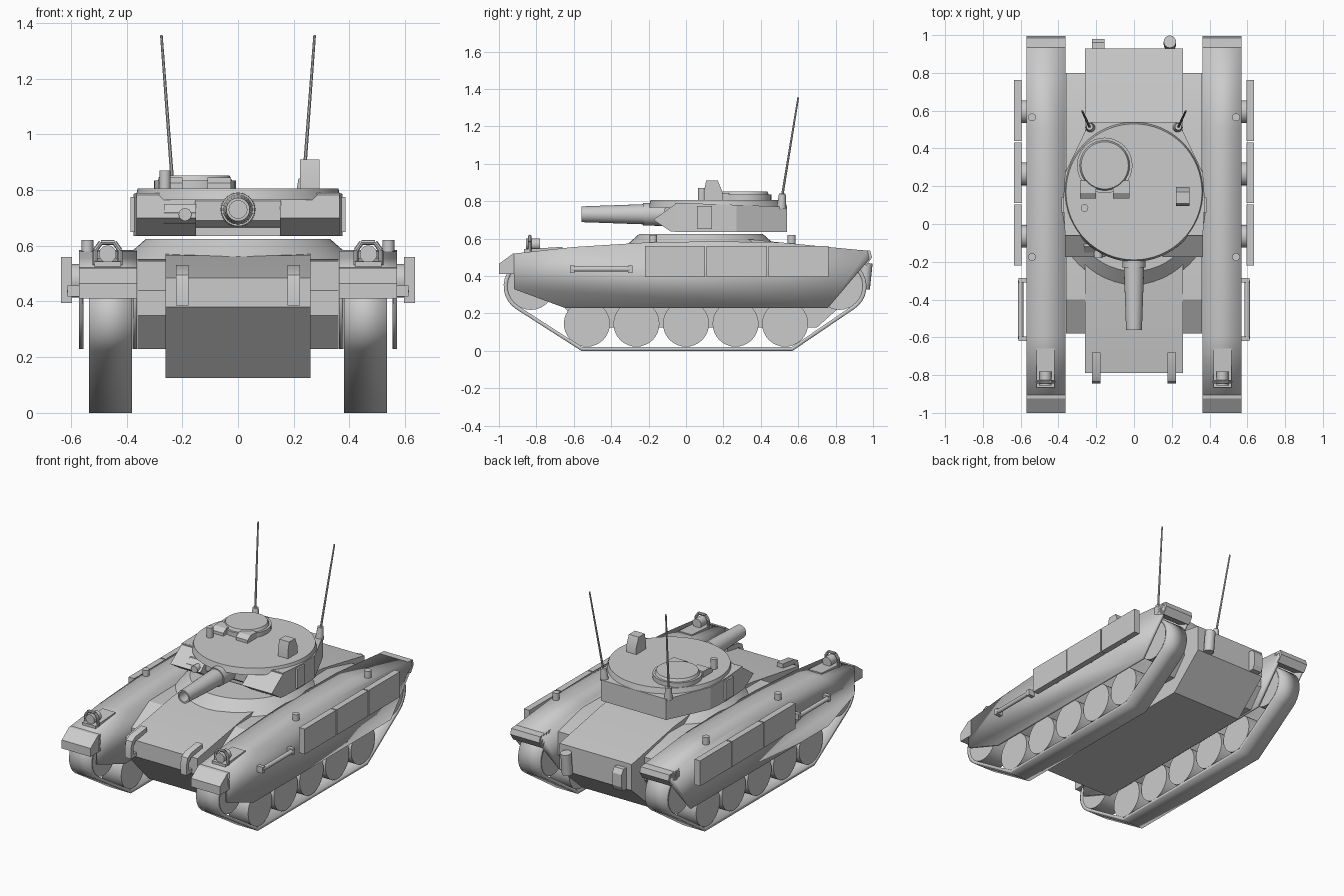
import bpy, bmesh, math
from mathutils import Vector, Matrix

if "Cube" in bpy.data.objects:
    bpy.data.objects.remove(bpy.data.objects["Cube"])


def finish(name, bm, mirror=False, angle=35, solid=0):
    bmesh.ops.recalc_face_normals(bm, faces=bm.faces)
    me = bpy.data.meshes.new(name)
    bm.to_mesh(me)
    bm.free()
    me.shade_smooth()
    me.set_sharp_from_angle(angle=math.radians(angle))
    ob = bpy.data.objects.new(name, me)
    bpy.context.scene.collection.objects.link(ob)
    if solid:
        m = ob.modifiers.new("thickness", 'SOLIDIFY')
        m.thickness, m.offset = solid, -1
    if mirror:
        ob.modifiers.new("mirror", 'MIRROR')
    return ob


def prism(name, pts, x0, x1, mirror=False, angle=25):
    """Side profile (y, z) extruded from x0 to x1."""
    bm = bmesh.new()
    a = [bm.verts.new((x0, y, z)) for y, z in pts]
    b = [bm.verts.new((x1, y, z)) for y, z in pts]
    bm.faces.new(a)
    bm.faces.new(b)
    for i in range(len(pts)):
        j = (i + 1) % len(pts)
        bm.faces.new((a[i], a[j], b[j], b[i]))
    return finish(name, bm, mirror, angle)


def box(name, x, y, z, mirror=False):
    return prism(name, [(y[0], z[0]), (y[1], z[0]), (y[1], z[1]), (y[0], z[1])], x[0], x[1], mirror)


def rod(name, p, q, r1, r2=None, mirror=False, seg=24):
    """Cylinder or cone between two points."""
    p, q = Vector(p), Vector(q)
    d = q - p
    mat = Matrix.Translation((p + q) / 2) @ d.to_track_quat('Z', 'Y').to_matrix().to_4x4()
    bm = bmesh.new()
    bmesh.ops.create_cone(bm, cap_ends=True, segments=seg, radius1=r1,
                          radius2=r1 if r2 is None else r2, depth=d.length, matrix=mat)
    return finish(name, bm, mirror)


# Hull: raised centre and lower side sponsons
prism("hull", [(-.79, .485), (-.3, .565), (.3, .6), (.5, .58), (.93, .5), (.93, .33),
               (.7, .125), (-.55, .125), (-.79, .38)], -.26, .26)
prism("hull_side", [(-.58, .35), (-.58, .44), (-.4, .545), (.55, .56), (.8, .5), (.8, .35),
                    (.7, .23), (-.47, .23)], .255, .361, True)

# Track fenders: hollow shells open at the bottom and the ends
bm = bmesh.new()
top = [(-.92, .52), (-.6, .555), (-.2, .58), (.15, .585), (.5, .58), (.97, .535)]
low = [(.98, .49), (.76, .23), (-.65, .23), (-.92, .33)]
sides = [[bm.verts.new((x, y, z)) for y, z in top + low] for x in (.362, .57)]
for s in sides:
    bm.faces.new(s)
for i in range(len(top) - 1):
    bm.faces.new((sides[0][i], sides[0][i + 1], sides[1][i + 1], sides[1][i]))
fender = finish("track_fender", bm, True, 120, .016)

# Mudguards
prism("front_mudguard", [(-.9, .522), (-.925, .52), (-1, .465), (-1, .41), (-.9, .41)], .362, .57, True)
prism("rear_mudguard", [(.88, .542), (.985, .535), (.995, .5), (.965, .455), (.88, .49)], .362, .57, True)


# Track belts
def arc(cy, cz, r, a0, a1, n=12):
    return [(cy + r * math.cos(math.radians(a0 + (a1 - a0) * i / n)),
             cz + r * math.sin(math.radians(a0 + (a1 - a0) * i / n))) for i in range(n + 1)]


path = [(-.56, 0), (.57, 0)] + arc(.82, .345, .145, -57, 90) + arc(-.83, .345, .145, 90, 237)
bm = bmesh.new()
rows = [[bm.verts.new((x, y, z)) for y, z in path] for x in (.38, .535)]
for i in range(len(path)):
    j = (i + 1) % len(path)
    bm.faces.new((rows[0][i], rows[0][j], rows[1][j], rows[1][i]))
finish("track_belt", bm, True, 25, .02)

# Wheels
for i in range(5):
    y = -.53 + .265 * i
    rod(f"road_wheel_{i + 1}", (.385, y, .145), (.53, y, .145), .123, mirror=True, seg=32)
for n, y in (("front_idler", -.83), ("rear_sprocket", .82)):
    rod(n, (.385, y, .345), (.53, y, .345), .126, mirror=True, seg=32)

# Turret ring and turret body
rod("turret_ring", (0, .08, .55), (0, .08, .625), .415, .33, seg=48)
half = [(.365, -.06), (.375, .12), (.365, .27), (.235, .54)]
outline = half + [(-x, y) for x, y in reversed(half)]
bm = bmesh.new()
lo = [bm.verts.new((x, y, .635)) for x, y in outline]
hi = [bm.verts.new((x, y, .79 - .02 * max(0, y) / .54)) for x, y in outline]
bm.faces.new(lo)
bmesh.ops.triangulate(bm, faces=[bm.faces.new(hi)])
for i in range(len(lo)):
    j = (i + 1) % len(lo)
    bm.faces.new((lo[i], lo[j], hi[j], hi[i]))
finish("turret_body", bm, angle=5)
rod("turret_roof", (0, .17, .765), (0, .17, .806), .37, .36, seg=64)
prism("turret_nose", [(-.05, .79), (-.175, .70), (-.08, .637), (-.05, .637)], .15, .365, True)
box("turret_side_block", (.365, .385), (.06, .14), (.65, .775), True)

# Mantlet and gun
prism("mantlet", [(.02, .795), (-.07, .79), (-.115, .76), (-.115, .69), (-.09, .67), (.02, .65)], -.155, .155)
prism("coaxial_housing", [(-.05, .75), (-.12, .75), (-.15, .72), (-.15, .68), (-.05, .675)], -.265, -.15)
rod("coaxial_barrel", (-.19, -.1, .712), (-.19, -.18, .712), .023)
rod("gun_sleeve", (0, -.05, .73), (0, -.23, .73), .064, .06)
bm = bmesh.new()
rings = []
for y, r in ((-.22, .054), (-.56, .042), (-.56, .032), (-.46, .032)):
    rings.append([bm.verts.new((r * math.cos(k * math.tau / 24), y, .73 + r * math.sin(k * math.tau / 24)))
                  for k in range(24)])
for a, b in zip(rings, rings[1:]):
    for k in range(24):
        j = (k + 1) % 24
        bm.faces.new((a[k], a[j], b[j], b[k]))
bm.faces.new(rings[-1])
bm.faces.new(rings[0])
finish("gun_barrel", bm)

# Cupola, periscopes and roof sight
rod("cupola", (-.155, .31, .79), (-.155, .31, .835), .147, seg=32)
rod("cupola_hatch", (-.155, .31, .83), (-.155, .31, .852), .135, .125, seg=32)
for n, x in (("left", -.285), ("right", -.11)):
    prism(f"periscope_{n}", [(.135, .79), (.135, .825), (.165, .845), (.23, .845), (.23, .79)], x, x + .085)
rod("roof_vent", (-.262, .085, .78), (-.262, .085, .87), .02)
prism("roof_sight", [(.095, .78), (.095, .85), (.108, .91), (.17, .91), (.195, .85), (.195, .78)], .222, .293)

# Antennas
rod("antenna_base", (.23, .51, .76), (.235, .515, .84), .026, .018, True, 16)
rod("antenna_whip", (.235, .513, .82), (.275, .60, 1.355), .007, .005, True, 8)

# Stowage boxes on the fender sides
for i, y in enumerate((-.22, .11, .44)):
    box(f"side_box_{i + 1}", (.595, .635), (y, y + .322), (.395, .56), True)
    rod(f"side_box_mount_{i + 1}", (.56, y + .155, .475), (.6, y + .155, .475), .06, mirror=True)

# Side rail with end brackets
rod("side_rail", (.6, -.61, .437), (.6, -.3, .437), .014, mirror=True, seg=12)
for n, y in (("front", -.62), ("rear", -.31)):
    box(f"rail_bracket_{n}", (.56, .612), (y, y + .025), (.417, .457), True)

# Headlights with hexagonal hoop guards
prism("headlight_base", [(-.865, .515), (-.865, .543), (-.66, .556), (-.66, .54)], .42, .515, True)
rod("headlight", (.468, -.855, .57), (.468, -.78, .57), .031, mirror=True)
hoop = [(-.045, .53), (-.045, .583), (-.024, .612), (.024, .612), (.045, .583), (.045, .53)]
for i, (a, b) in enumerate(zip(hoop, hoop[1:])):
    rod(f"headlight_guard_{i + 1}", (.468 + a[0], -.835, a[1]), (.468 + b[0], -.835, b[1]), .009, mirror=True, seg=8)

# Fender caps
for n, y in (("front", -.175), ("rear", .565)):
    rod(f"fender_cap_{n}", (.54, y, .56), (.54, y, .62), .021, mirror=True, seg=16)

# Tow hooks on the nose
prism("tow_hook", [(-.68, .53), (-.8, .515), (-.835, .495), (-.845, .46), (-.845, .385), (-.785, .385),
                   (-.785, .41), (-.82, .41), (-.82, .46), (-.8, .485), (-.68, .495)], .178, .222, True)

# Rear exhaust and rear box
rod("exhaust_pipe", (.19, .95, .33), (.19, .965, .47), .033, seg=16)
prism("rear_box", [(.92, .33), (.965, .33), (.98, .36), (.98, .44), (.96, .47), (.92, .47)], -.222, -.155)
